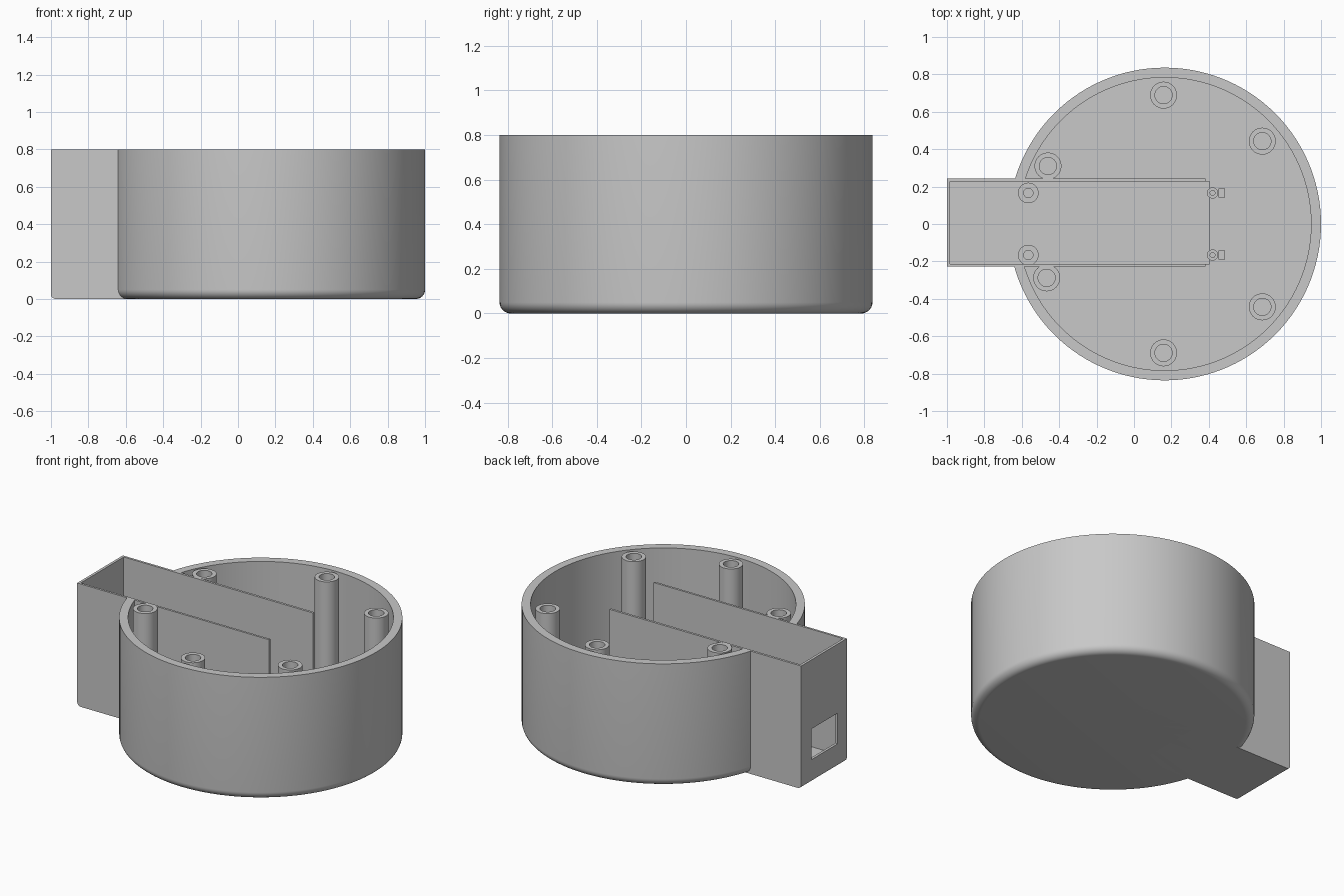
import bpy, bmesh
from math import cos, sin, pi, radians

if "Cube" in bpy.data.objects:
    bpy.data.objects.remove(bpy.data.objects["Cube"])

grey = bpy.data.materials.new("light_grey_plastic")
grey.use_nodes = True
grey.diffuse_color = (0.58, 0.58, 0.58, 1)
grey.node_tree.nodes["Principled BSDF"].inputs["Base Color"].default_value = (0.58, 0.58, 0.58, 1)


def finish(name, bm, loc=(0, 0, 0)):
    bmesh.ops.recalc_face_normals(bm, faces=bm.faces)
    mesh = bpy.data.meshes.new(name)
    bm.to_mesh(mesh)
    bm.free()
    mesh.materials.append(grey)
    ob = bpy.data.objects.new(name, mesh)
    ob.location = loc
    bpy.context.collection.objects.link(ob)
    return ob


def lathe(name, profile, loc, steps):
    """Spin a profile of (radius, height) points that starts and ends on the axis."""
    bm = bmesh.new()
    verts = [bm.verts.new((r, 0, z)) for r, z in profile]
    edges = [bm.edges.new(pair) for pair in zip(verts, verts[1:])]
    bmesh.ops.spin(bm, geom=verts + edges, cent=(0, 0, 0), axis=(0, 0, 1),
                   angle=2 * pi, steps=steps, use_duplicate=False)
    bmesh.ops.remove_doubles(bm, verts=bm.verts, dist=1e-4)
    return finish(name, bm, loc)


def block(name, x, y, z):
    bm = bmesh.new()
    bmesh.ops.create_cube(bm, size=1)
    for v in bm.verts:
        v.co = [span[0] if c < 0 else span[1] for c, span in zip(v.co, (x, y, z))]
    return finish(name, bm)


def activate(ob):
    bpy.ops.object.select_all(action="DESELECT")
    ob.select_set(True)
    bpy.context.view_layer.objects.active = ob


def cut(ob, cutter):
    mod = ob.modifiers.new("cut", "BOOLEAN")
    mod.operation = "DIFFERENCE"
    mod.solver = "EXACT"
    mod.object = cutter
    activate(ob)
    bpy.ops.object.modifier_apply(modifier=mod.name)


def smooth(ob):
    activate(ob)
    bpy.ops.object.shade_smooth_by_angle(angle=radians(30))


def hollow_post(name, x, y, base, top, radius, hole, depth):
    profile = [(0, base), (radius, base), (radius, top), (hole, top),
               (hole, top - depth), (0, top - depth)]
    smooth(lathe(name, profile, (x, y, 0), 32))


H, R, FLOOR, FILLET = 0.8, 0.836, 0.05, 0.05
CX = 1 - R

# Round cup with a filleted bottom edge
fillet = [(R - FILLET + FILLET * sin(a), FILLET - FILLET * cos(a))
          for a in (i * pi / 16 for i in range(9))]
cup = lathe("round_housing",
            [(0, 0)] + fillet + [(R, H), (0.783, H), (0.783, FLOOR), (0, FLOOR)],
            (CX, 0, 0), 120)

# Rectangular sleeve running out through the cup wall
sleeve = block("side_sleeve", (-1, 0.382), (-0.227, 0.243), (0, H))
bm = bmesh.new()
bm.from_mesh(sleeve.data)
tip = [e for e in bm.edges if all(v.co.x < -0.9 and v.co.z < 0.1 for v in e.verts)]
bmesh.ops.bevel(bm, geom=tip, offset=0.025, segments=4, profile=0.5, affect="EDGES")
bm.to_mesh(sleeve.data)
bm.free()

# Pocket through sleeve and cup, and the port in the end wall
pocket = block("pocket_cutter", (-0.983, 0.403), (-0.213, 0.228), (0.035, 1))
port = block("port_cutter", (-1.1, -0.9), (-0.133, 0.139), (0.15, 0.35))
cut(cup, pocket)
cut(sleeve, pocket)
cut(sleeve, port)
for cutter in (pocket, port):
    bpy.data.objects.remove(cutter)
smooth(cup)
smooth(sleeve)

# Tall screw posts around the rim
posts = {"back_post": (0.158, 0.689), "front_post": (0.158, -0.689),
         "back_left_post": (0.686, 0.443), "front_left_post": (0.686, -0.443),
         "back_right_post": (-0.46, 0.31), "front_right_post": (-0.467, -0.288)}
for name, (x, y) in posts.items():
    hollow_post(name, x, y, 0.03, H, 0.072, 0.046, 0.4)

# Board standoffs, pegs and clips on the floor
for side, s in (("back", 1), ("front", -1)):
    y = s * 0.166
    hollow_post(side + "_standoff", -0.565, y, 0.02, 0.13, 0.055, 0.025, 0.08)
    hollow_post(side + "_peg", 0.42, y, 0.02, 0.13, 0.03, 0.013, 0.08)
    block(side + "_clip", (0.452, 0.487), (y - 0.025, y + 0.025), (0.03, 0.2))
